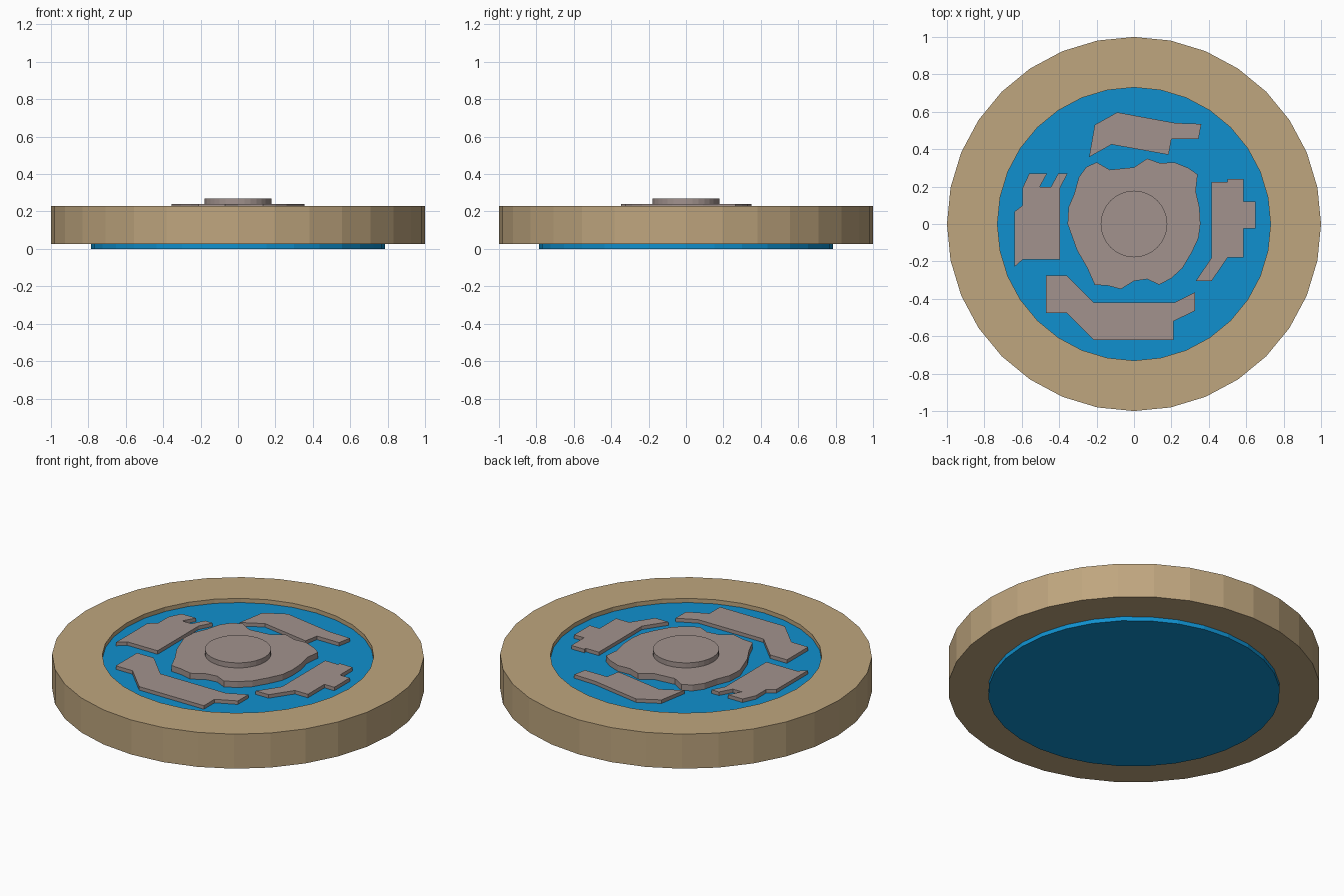
import bpy, bmesh
from math import sin, cos, pi

if "Cube" in bpy.data.objects:
    bpy.data.objects.remove(bpy.data.objects["Cube"])

SEGS = 32


def material(name, rgb):
    m = bpy.data.materials.new(name)
    m.diffuse_color = (*rgb, 1)
    m.use_nodes = True
    m.node_tree.nodes["Principled BSDF"].inputs["Base Color"].default_value = m.diffuse_color
    return m


TAN = material("sandstone", (0.52, 0.38, 0.21))
BLUE = material("water_blue", (0.005, 0.28, 0.62))
STONE = material("warm_grey", (0.36, 0.29, 0.27))


def circle(r):
    return [(r * sin(2 * pi * i / SEGS), r * cos(2 * pi * i / SEGS)) for i in range(SEGS)]


def finish(name, bm, mat):
    bmesh.ops.recalc_face_normals(bm, faces=bm.faces)
    me = bpy.data.meshes.new(name)
    bm.to_mesh(me)
    bm.free()
    me.materials.append(mat)
    ob = bpy.data.objects.new(name, me)
    bpy.context.collection.objects.link(ob)
    return ob


def slab(name, outline, z0, z1, mat):
    """Extrude a flat outline from z0 to z1."""
    bm = bmesh.new()
    low = [bm.verts.new((x, y, z0)) for x, y in outline]
    high = [bm.verts.new((x, y, z1)) for x, y in outline]
    bm.faces.new(low)
    bm.faces.new(high)
    for i in range(len(low)):
        j = (i + 1) % len(low)
        bm.faces.new((low[i], low[j], high[j], high[i]))
    return finish(name, bm, mat)


def ring(name, profile, mat):
    """Sweep a closed (radius, z) profile around the z axis."""
    bm = bmesh.new()
    loops = [[bm.verts.new((x, y, z)) for x, y in circle(r)] for r, z in profile]
    for k, a in enumerate(loops):
        b = loops[(k + 1) % len(loops)]
        for i in range(SEGS):
            j = (i + 1) % SEGS
            bm.faces.new((a[i], a[j], b[j], b[i]))
    return finish(name, bm, mat)


# Outer rim and the blue disc set into it
ring("outer_rim", [(1, 0.025), (1, 0.23), (0.73, 0.23), (0.73, 0.025)], TAN)
slab("blue_disc", circle(0.785), 0, 0.205, BLUE)

# Rough central plate with a round boss
plate = [(.07, .35), (.14, .325), (.215, .33), (.29, .3), (.34, .265), (.33, .175), (.35, .09),
         (.355, 0), (.345, -.075), (.31, -.15), (.26, -.235), (.2, -.29), (.135, -.325),
         (.07, -.295), (0, -.305), (-.07, -.348), (-.14, -.33), (-.21, -.325), (-.25, -.235),
         (-.305, -.14), (-.355, 0), (-.35, .09), (-.32, .16), (-.295, .25), (-.255, .305),
         (-.2, .33), (-.13, .29), (0, .303)]
slab("centre_plate", plate, 0.2, 0.24, STONE)
slab("centre_boss", circle(0.178), 0.235, 0.27, STONE)

# Four raised islands around the plate
islands = {
    "back_island": [(-.21, .53), (-.09, .597), (.22, .54), (.36, .535), (.345, .455),
                    (.2, .455), (.185, .37), (-.12, .425), (-.24, .358)],
    "left_island": [(-.56, .27), (-.465, .27), (-.505, .197), (-.445, .197), (-.405, .27),
                    (-.355, .27), (-.395, .195), (-.395, -.19), (-.595, -.19), (-.64, -.23),
                    (-.64, .065), (-.595, .1), (-.595, .195)],
    "right_island": [(.415, .225), (.5, .225), (.5, .24), (.585, .24), (.585, .12), (.65, .12),
                     (.65, -.025), (.585, -.025), (.585, -.18), (.5, -.18), (.415, -.305),
                     (.33, -.305), (.415, -.18)],
    "front_island": [(-.47, -.275), (-.36, -.275), (-.215, -.42), (.215, -.42), (.325, -.365),
                     (.325, -.465), (.21, -.52), (.21, -.62), (-.215, -.62), (-.36, -.475),
                     (-.47, -.475)],
}
for name, outline in islands.items():
    slab(name, outline, 0.2, 0.226, STONE)
